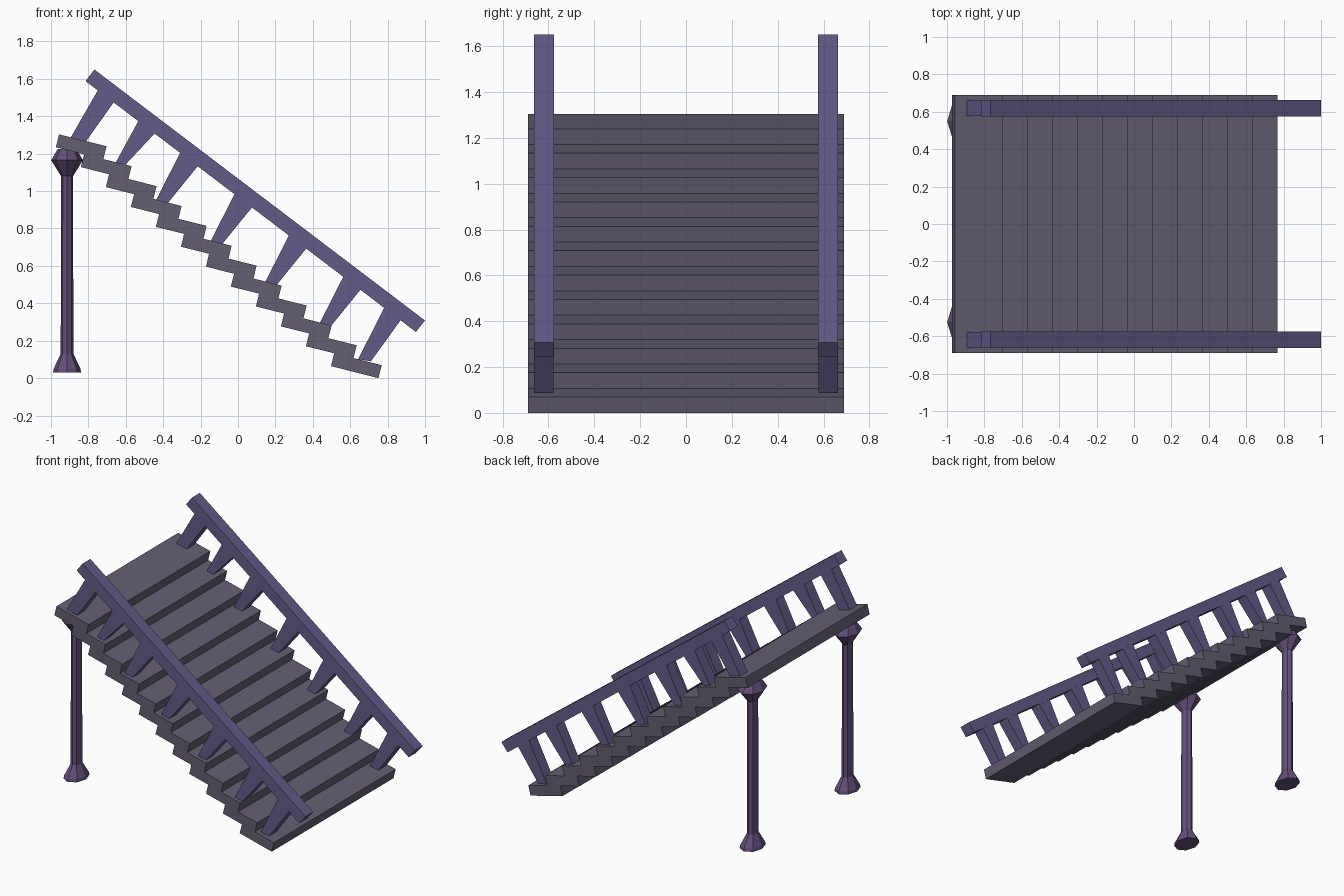
import bpy, bmesh, math

if "Cube" in bpy.data.objects:
    bpy.data.objects.remove(bpy.data.objects["Cube"])


def material(name, rgb):
    m = bpy.data.materials.new(name)
    m.diffuse_color = (*rgb, 1)
    m.use_nodes = True
    m.node_tree.nodes["Principled BSDF"].inputs["Base Color"].default_value = m.diffuse_color
    return m


STEP = material("grey_stone", (0.125, 0.112, 0.168))
RAIL = material("violet_wood", (0.122, 0.105, 0.25))
PILLAR = material("purple_metal", (0.125, 0.08, 0.20))


def finish(name, bm, mat):
    bmesh.ops.recalc_face_normals(bm, faces=bm.faces)
    me = bpy.data.meshes.new(name)
    bm.to_mesh(me)
    bm.free()
    me.materials.append(mat)
    ob = bpy.data.objects.new(name, me)
    bpy.context.collection.objects.link(ob)
    return ob


def prism(bm, outline, y0, y1):
    """Extrude an x-z outline from y0 to y1."""
    f = bm.faces.new([bm.verts.new((x, y0, z)) for x, z in outline])
    ext = bmesh.ops.extrude_face_region(bm, geom=[f])["geom"]
    verts = [g for g in ext if isinstance(g, bmesh.types.BMVert)]
    bmesh.ops.translate(bm, verts=verts, vec=(0, y1 - y0, 0))


# Treads: twelve tilted boards
for i in range(12):
    x, z = 0.768 - 0.1337 * i, 0.069 + 0.1064 * i
    bm = bmesh.new()
    prism(bm, [(x, z), (x - 0.254, z + 0.064), (x - 0.271, z - 0.005), (x - 0.017, z - 0.069)],
          -0.69, 0.69)
    finish(f"tread_{i + 1}", bm, STEP)

# Balusters: top-left, top-right, foot-right, foot-left corners
BALUSTERS = [
    [(-0.75, 1.54), (-0.663, 1.476), (-0.813, 1.265), (-0.895, 1.285)],
    [(-0.535, 1.374), (-0.444, 1.305), (-0.60, 1.143), (-0.655, 1.15)],
    [(-0.31, 1.208), (-0.209, 1.138), (-0.38, 0.93), (-0.444, 0.94)],
]
for k in (1, 2, 3):
    BALUSTERS.append([(x + 0.293 * k, z - 0.2165 * k) for x, z in BALUSTERS[2]])
BALUSTERS.append([(0.786, 0.39), (0.882, 0.326), (0.711, 0.09), (0.642, 0.10)])

# Handrails with their balusters on both sides
for side, y in (("front", -0.62), ("back", 0.62)):
    bm = bmesh.new()
    prism(bm, [(-0.768, 1.65), (1.0, 0.308), (0.951, 0.247), (-0.815, 1.588)],
          y - 0.044, y + 0.044)
    finish(f"{side}_handrail", bm, RAIL)
    for i, (a, b, c, d) in enumerate(BALUSTERS):
        # Raise the tops a little so they sit inside the rail
        outline = [(a[0] + 0.01, a[1] + 0.015), (b[0] + 0.01, b[1] + 0.015), c, d]
        bm = bmesh.new()
        prism(bm, outline, y - 0.042, y + 0.042)
        finish(f"{side}_baluster_{i + 1}", bm, RAIL)

# Pillars: eight-sided columns with flared foot and capital (radius, height)
PROFILE = [(0.075, 0.03), (0.072, 0.05), (0.034, 0.13), (0.032, 1.08),
           (0.085, 1.165), (0.05, 1.225)]
for side, y in (("front", -0.525), ("back", 0.55)):
    bm = bmesh.new()
    rings = []
    for r, z in PROFILE:
        rings.append([bm.verts.new((-0.914 + r * math.cos(k * math.pi / 4),
                                    y + 1.35 * r * math.sin(k * math.pi / 4), z))
                      for k in range(8)])
    for lo, hi in zip(rings, rings[1:]):
        for k in range(8):
            n = (k + 1) % 8
            bm.faces.new((lo[k], lo[n], hi[n], hi[k]))
    bm.faces.new(rings[0])
    bm.faces.new(rings[-1])
    finish(f"{side}_pillar", bm, PILLAR)
